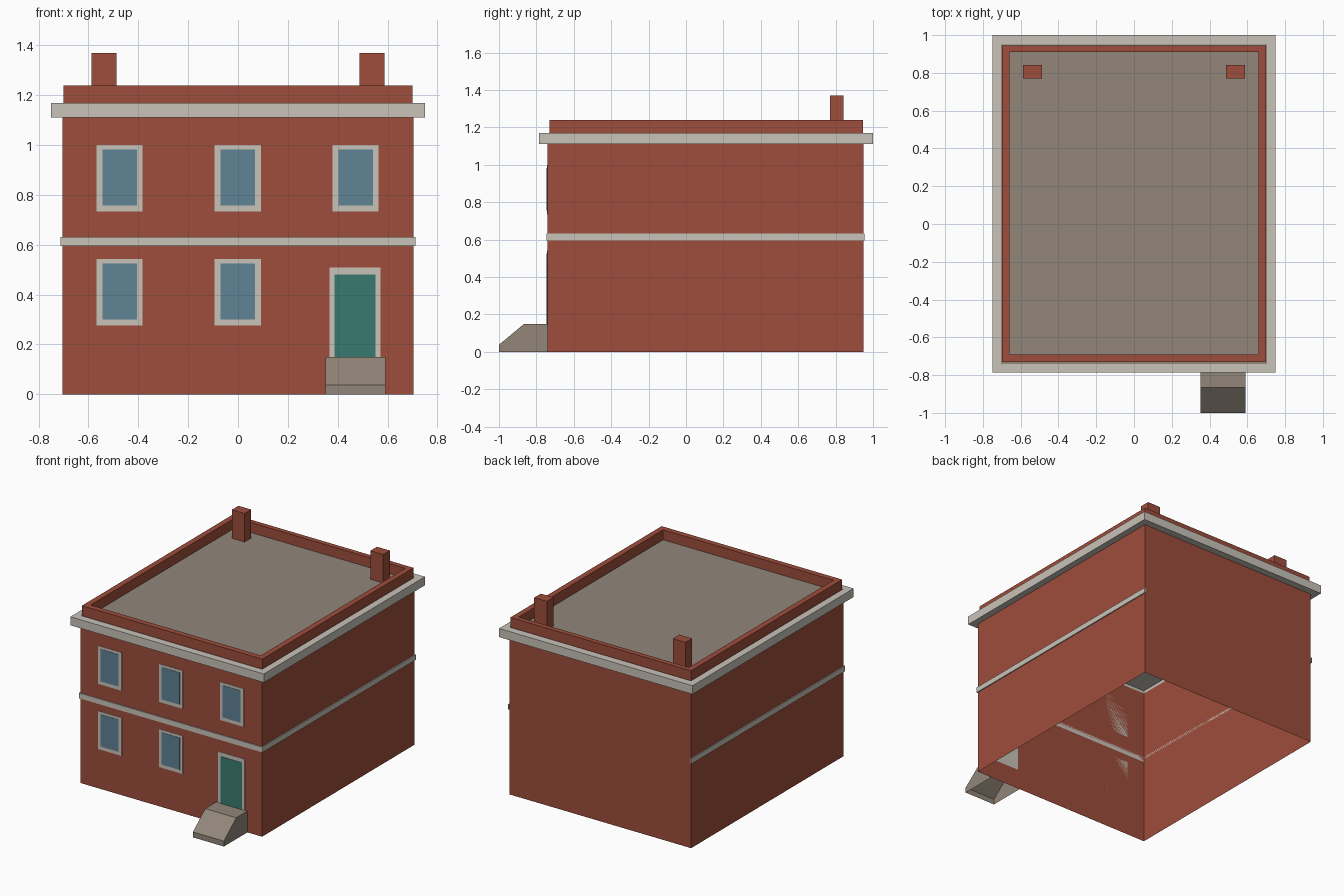
import bpy
import bmesh

cube = bpy.data.objects.get("Cube")
if cube:
    bpy.data.objects.remove(cube, do_unlink=True)


def material(name, rgb):
    lin = [((c / 255 + 0.055) / 1.055) ** 2.4 for c in rgb]
    m = bpy.data.materials.new(name)
    m.use_nodes = True
    m.diffuse_color = (*lin, 1)
    m.node_tree.nodes["Principled BSDF"].inputs["Base Color"].default_value = (*lin, 1)
    return m


brick = material("red brick", (157, 77, 59))
trim = material("pale stone trim", (200, 195, 185))
stone = material("grey brown stone", (146, 134, 122))
glass = material("blue glass", (94, 131, 149))
teal = material("teal door paint", (57, 122, 112))


def finish(bm, name, *mats):
    bmesh.ops.recalc_face_normals(bm, faces=bm.faces)
    mesh = bpy.data.meshes.new(name)
    bm.to_mesh(mesh)
    bm.free()
    for m in mats:
        mesh.materials.append(m)
    obj = bpy.data.objects.new(name, mesh)
    bpy.context.collection.objects.link(obj)
    return obj


def add_box(bm, x, y, z):
    """Add a box from three (low, high) ranges."""
    verts = bmesh.ops.create_cube(bm, size=1)["verts"]
    for v in verts:
        v.co = [r[0] if c < 0 else r[1] for c, r in zip(v.co, (x, y, z))]


def box(name, mat, x, y, z):
    bm = bmesh.new()
    add_box(bm, x, y, z)
    return finish(bm, name, mat)


def prism(name, mat, outline, axis, low, high, open_faces=()):
    """Extrude a closed outline along an axis; drop faces facing open_faces."""
    bm = bmesh.new()
    put = (lambda a, b: (low, a, b)) if axis == 0 else (lambda a, b: (a, b, low))
    face = bm.faces.new([bm.verts.new(put(a, b)) for a, b in outline])
    ext = bmesh.ops.extrude_face_region(bm, geom=[face], use_keep_orig=True)
    for v in ext["geom"]:
        if isinstance(v, bmesh.types.BMVert):
            v.co[axis] = high
    bmesh.ops.recalc_face_normals(bm, faces=bm.faces)
    bm.normal_update()
    drop = [f for f in bm.faces
            if any(f.normal[i] * s > 0.9 for i, s in open_faces)]
    bmesh.ops.delete(bm, geom=drop, context="FACES")
    return finish(bm, name, mat)


def rect(x, y):
    return [(x[0], y[0]), (x[1], y[0]), (x[1], y[1]), (x[0], y[1])]


def ring(name, mat, outer, inner, low, high):
    """Rectangular frame lying flat, with mitred corners."""
    bm = bmesh.new()
    rows = [[bm.verts.new((*p, z)) for p in rect(*r)]
            for r, z in ((outer, low), (outer, high), (inner, high), (inner, low))]
    for k in range(4):
        a, b = rows[k], rows[(k + 1) % 4]
        for i in range(4):
            j = (i + 1) % 4
            bm.faces.new((a[i], a[j], b[j], b[i]))
    return finish(bm, name, mat)


WX, FRONT, BACK = (-0.705, 0.705), -0.74, 0.95
WY = (FRONT, BACK)

# Hollow brick walls, open below
prism("walls", brick, rect(WX, WY), 2, 0, 1.11, [(2, 1), (2, -1)])

# Cornice, roof deck and parapet
ring("cornice", trim, ((-0.75, 0.75), (-0.785, 1)), (WX, WY), 1.11, 1.17)
deck = box("roof_deck", stone, WX, WY, (1.13, 1.17))
deck.data.materials.append(trim)
for face in deck.data.polygons:
    face.material_index = 0 if face.normal.z > 0.5 else 1
ring("parapet", brick, ((-0.7, 0.7), (-0.73, 0.945)),
     ((-0.66, 0.66), (-0.69, 0.91)), 1.17, 1.24)

# Chimneys
for side, name in ((-1, "right_chimney"), (1, "left_chimney")):
    box(name, brick, sorted((side * 0.488, side * 0.587)), (0.77, 0.843), (1.17, 1.37))

# Belt course on the front and both sides
LIP = 0.007
BELT = (0.595, 0.632)
box("front_belt", trim, (WX[0] - LIP, WX[1] + LIP), (FRONT - LIP, FRONT), BELT)
for side, name in ((-1, "right_belt"), (1, "left_belt")):
    box(name, trim, sorted((side * WX[1], side * (WX[1] + LIP))),
        (FRONT, BACK + 0.005), BELT)


def opening(name, mat, x, z, inset_x, inset_top, inset_bottom):
    """Thin surround plate with a thin pane on it."""
    box(name + "_frame", trim, x, (FRONT - 0.003, FRONT), z)
    box(name + "_pane", mat, (x[0] + inset_x, x[1] - inset_x),
        (FRONT - 0.005, FRONT - 0.002), (z[0] + inset_bottom, z[1] - inset_top))


# Windows and door
for floor, z in (("upper", (0.733, 1.0)), ("lower", (0.276, 0.543))):
    for place, cx in (("right", -0.475), ("middle", -0.001), ("left", 0.472)):
        if (floor, place) != ("lower", "left"):
            opening(f"{floor}_{place}_window", glass,
                    (cx - 0.0925, cx + 0.0925), z, 0.023, 0.018, 0.024)
opening("door", teal, (0.367, 0.572), (0.14, 0.508), 0.02, 0.028, 0)

# Sloped entrance step, hollow underneath
prism("entrance_step", stone,
      [(-1, 0), (-1, 0.038), (-0.865, 0.15), (FRONT, 0.15), (FRONT, 0)],
      0, 0.351, 0.591, [(2, -1), (1, 1)])
